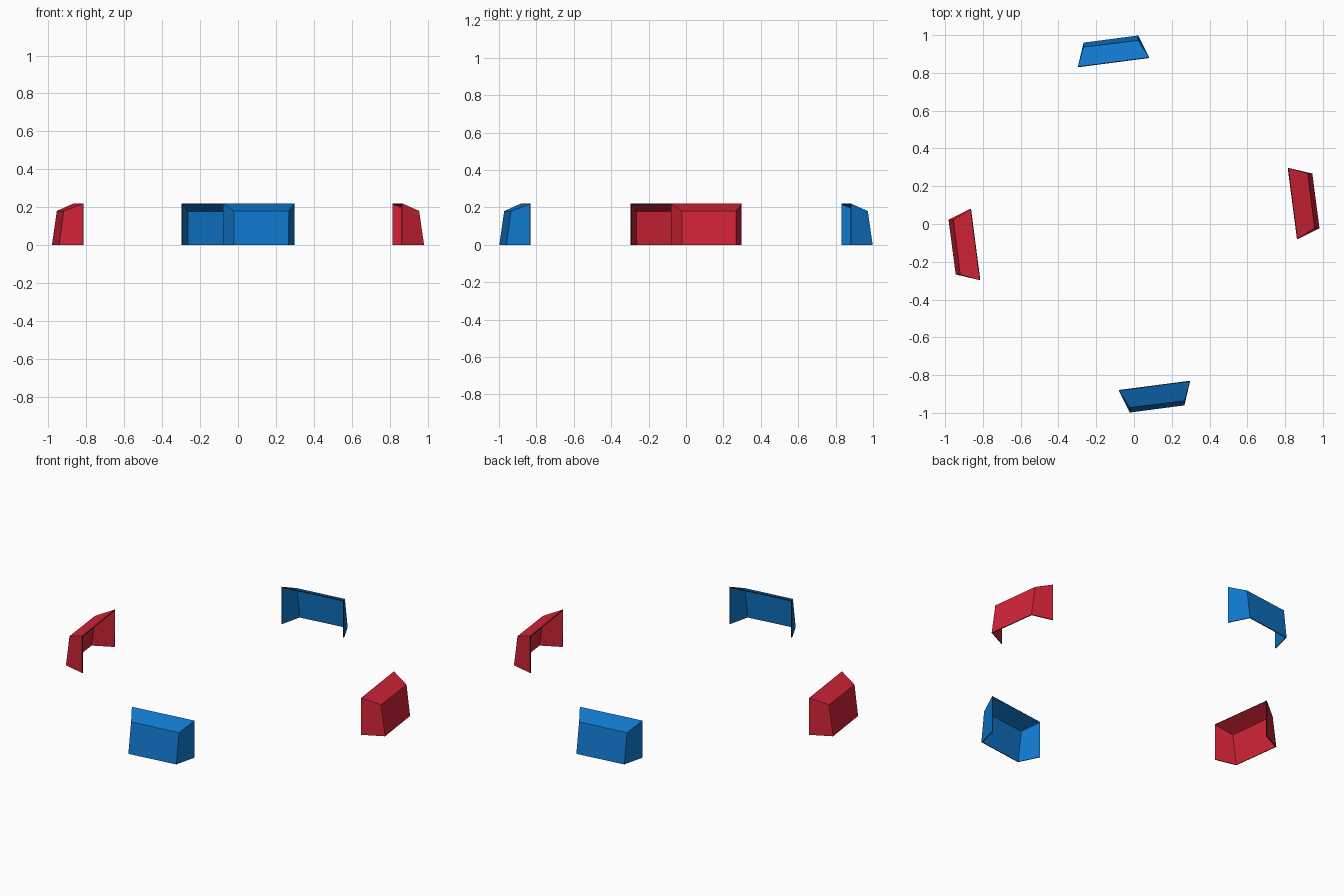
import bpy
import math
from mathutils import Matrix, Vector

if "Cube" in bpy.data.objects:
    bpy.data.objects.remove(bpy.data.objects["Cube"])


def material(name, rgb):
    m = bpy.data.materials.new(name)
    m.diffuse_color = (*rgb, 1.0)
    m.use_nodes = True
    m.node_tree.nodes["Principled BSDF"].inputs["Base Color"].default_value = m.diffuse_color
    return m


blue = material("blue", (0.005, 0.185, 0.60))
red = material("red", (0.64, 0.017, 0.038))
rim = material("dark_grey_rim", (0.035, 0.04, 0.035))

# Panel seen from the front: open at the bottom and on the inner side
GROUND_IN = [(-0.08, -0.882), (0.297, -0.833)]
GROUND_OUT = [(-0.022, -0.998), (0.267, -0.96)]
TOP_OUT = [(-0.022, -0.972), (0.268, -0.936)]
HEIGHT, SHOULDER = 0.22, 0.18
FACES = [(4, 5, 7, 6),   # outer wall
         (6, 7, 3, 2),   # sloping roof
         (0, 4, 6, 2),   # left wing
         (5, 1, 3, 7)]   # right wing


def panel(name, angle, inset, mat):
    pts = [(x, y, 0) for x, y in GROUND_IN]
    pts += [(x, y, HEIGHT) for x, y in GROUND_IN]
    pts += [(x, y, 0) for x, y in GROUND_OUT]
    pts += [(x, y, SHOULDER) for x, y in TOP_OUT]
    turn = Matrix.Rotation(angle, 3, 'Z')
    verts = [turn @ (Vector(p) + Vector((0, inset, 0))) for p in pts]
    mesh = bpy.data.meshes.new(name)
    mesh.from_pydata(verts, [], FACES)
    mesh.materials.append(mat)
    mesh.materials.append(rim)
    ob = bpy.data.objects.new(name, mesh)
    bpy.context.collection.objects.link(ob)
    # thin sheet with a dark rim
    s = ob.modifiers.new("sheet", 'SOLIDIFY')
    s.thickness = 0.005
    s.offset = -1
    s.use_even_offset = True
    s.material_offset_rim = 1


# Four panels around the centre, alternating colours
for i, side in enumerate(("front", "right", "back", "left")):
    is_red = i % 2 == 1
    panel(side + "_panel", i * math.pi / 2, 0.016 if is_red else 0.0,
          red if is_red else blue)
